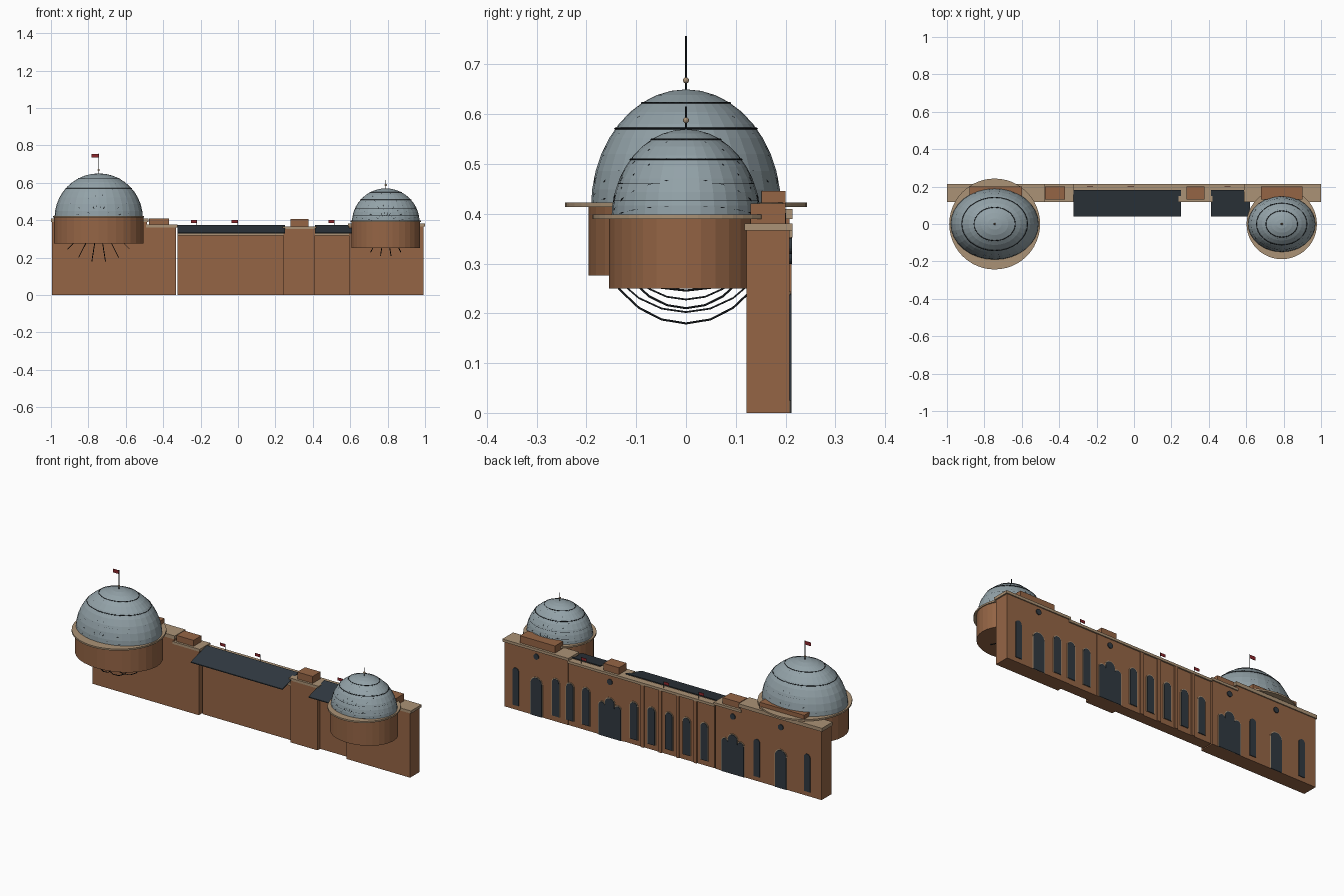
import bpy, bmesh
from math import sin, cos, pi, radians, sqrt
from mathutils import Matrix, Vector

cube = bpy.data.objects.get("Cube")
if cube:
    bpy.data.objects.remove(cube, do_unlink=True)


def material(name, r, g, b):
    m = bpy.data.materials.new(name)
    m.use_nodes = True
    m.diffuse_color = (r, g, b, 1)
    node = next(n for n in m.node_tree.nodes if n.type == 'BSDF_PRINCIPLED')
    node.inputs["Base Color"].default_value = (r, g, b, 1)
    node.inputs["Roughness"].default_value = 0.8
    return m


BRICK = material("brick brown", 0.30, 0.13, 0.06)
STONE = material("tan stone", 0.41, 0.29, 0.18)
DOME = material("dome grey blue", 0.29, 0.36, 0.39)
SLATE = material("dark slate", 0.030, 0.041, 0.052)
IRON = material("black iron", 0.010, 0.013, 0.016)
RED = material("flag red", 0.27, 0.02, 0.025)

BACK = 0.208


def finish(bm, name, mat):
    bmesh.ops.recalc_face_normals(bm, faces=bm.faces)
    me = bpy.data.meshes.new(name)
    bm.to_mesh(me)
    bm.free()
    me.materials.append(mat)
    ob = bpy.data.objects.new(name, me)
    bpy.context.collection.objects.link(ob)
    return ob


def box(name, mat, x, y, z):
    """Box from (low, high) pairs on each axis."""
    bm = bmesh.new()
    size = [b - a for a, b in (x, y, z)]
    mid = [(a + b) / 2 for a, b in (x, y, z)]
    bmesh.ops.create_cube(bm, size=1, matrix=Matrix.Translation(mid) @ Matrix.Diagonal((*size, 1)))
    return finish(bm, name, mat)


def cylinder(name, mat, centre, rx, ry, z, sides=32):
    bm = bmesh.new()
    place = Matrix.Translation((*centre, (z[0] + z[1]) / 2)) @ Matrix.Diagonal((rx, ry, z[1] - z[0], 1))
    bmesh.ops.create_cone(bm, cap_ends=True, segments=sides, radius1=1, radius2=1, depth=1, matrix=place)
    return finish(bm, name, mat)


def hoop(name, centre, axis_u, axis_v, segments=24, thick=0.0022):
    """Thin iron hoop spanned by two half axes."""
    cu = bpy.data.curves.new(name, 'CURVE')
    cu.dimensions = '3D'
    cu.bevel_depth = thick
    cu.bevel_resolution = 0
    sp = cu.splines.new('POLY')
    sp.points.add(segments - 1)
    for i, p in enumerate(sp.points):
        a = 2 * pi * i / segments
        p.co = (*(centre + axis_u * cos(a) + axis_v * sin(a)), 1)
    sp.use_cyclic_u = True
    cu.materials.append(IRON)
    ob = bpy.data.objects.new(name, cu)
    bpy.context.collection.objects.link(ob)


def arch(name, mat, x, width, z0, z1, y=BACK, thick=0.004):
    """Round-headed plate standing on the back wall."""
    r = width / 2
    pts = [(x - r, z0), (x + r, z0)]
    pts += [(x + r * cos(a), z1 - r + r * sin(a)) for a in (pi * i / 10 for i in range(11))]
    bm = bmesh.new()
    face = bm.faces.new([bm.verts.new((px, y - 0.001, pz)) for px, pz in pts])
    out = bmesh.ops.extrude_face_region(bm, geom=[face])
    verts = [v for v in out["geom"] if isinstance(v, bmesh.types.BMVert)]
    bmesh.ops.translate(bm, verts=verts, vec=(0, thick + 0.001, 0))
    bmesh.ops.remove_doubles(bm, verts=bm.verts, dist=1e-5)
    return finish(bm, name, mat)


def framed_arch(name, x, width, z0, z1):
    arch(name + "_surround", STONE, x, width + 0.008, z0, z1 + 0.005, thick=0.002)
    arch(name, SLATE, x, width, z0, z1)


def flag(name, x, y, z0, z1, size):
    cylinder(name + "_pole", IRON, (x, y), 0.0014, 0.0014, (z0, z1), 8)
    box(name, RED, (x - size, x), (y - 0.001, y + 0.001), (z1 - size * 0.5, z1))


def domed_tower(name, x, rx, ry, base, top, drum_low, rim, pole_top):
    """Elliptic drum, flat rim, ribbed dome and finial."""
    h = top - base
    cylinder(name + "_drum", BRICK, (x, 0), rx + 0.003, ry + 0.005, (drum_low, base + 0.005))
    cylinder(name + "_rim", STONE, (x, 0), rim, rim, (base + 0.002, base + 0.011), 48)
    bm = bmesh.new()
    bmesh.ops.create_uvsphere(bm, u_segments=32, v_segments=20, radius=1)
    bmesh.ops.bisect_plane(bm, geom=bm.verts[:] + bm.edges[:] + bm.faces[:], dist=1e-4,
                           plane_co=(0, 0, 0), plane_no=(0, 0, -1), clear_outer=True)
    bmesh.ops.transform(bm, verts=bm.verts,
                        matrix=Matrix.Translation((x, 0, base)) @ Matrix.Diagonal((rx, ry, h, 1)))
    finish(bm, name + "_dome", DOME)
    centre = Vector((x, 0, base))
    # ribs fan about the y axis
    for i in range(10):
        a = radians(9 + 18 * i)
        hoop(f"{name}_rib_{i}", centre, Vector((rx * cos(a), 0, h * sin(a))) * 0.988, Vector((0, ry * 0.988, 0)))
    # level hoops
    for i, (f, s) in enumerate([(0.885, 1.0), (0.667, 1.0), (0.4, 0.985), (0.21, 0.985)]):
        r = sqrt(1 - f * f) * s
        hoop(f"{name}_hoop_{i}", centre + Vector((0, 0, f * h)),
             Vector((rx * r, 0, 0)), Vector((0, ry * r, 0)), 32)
    # finial
    cylinder(name + "_finial", IRON, (x, 0), 0.0018, 0.0018, (top - 0.005, pole_top), 8)
    bm = bmesh.new()
    bmesh.ops.create_uvsphere(bm, u_segments=12, v_segments=8, radius=0.006,
                              matrix=Matrix.Translation((x, 0, top + 0.018)))
    finish(bm, name + "_finial_ball", STONE)


domed_tower("large", -0.745, 0.236, 0.191, 0.412, 0.65, 0.276, 0.243, 0.757)
domed_tower("small", 0.79, 0.181, 0.15, 0.388, 0.57, 0.25, 0.188, 0.616)
box("dome_flag", RED, (-0.783, -0.745), (-0.001, 0.001), (0.735, 0.755))

# wall blocks with cornices: name, x range, front y, wall top, cornice top
blocks = [
    ("large_end", (-0.995, -0.487), 0.122, 0.39, 0.41),
    ("right_tower", (-0.487, -0.331), 0.122, 0.362, 0.376),
    ("left_tower", (0.243, 0.413), 0.122, 0.352, 0.366),
    ("small_end", (0.593, 0.992), 0.122, 0.366, 0.381),
]
for name, (a, b), front, z, zc in blocks:
    box(name + "_wall", BRICK, (a, b), (front, BACK), (0, z))
    box(name + "_cornice", STONE, (a - 0.006, b + 0.008), (front - 0.004, 0.214), (z, zc))

# recessed ranges with sloping roofs
for name, a, b, roof_end in [("long_range", -0.324, 0.243, 0.25), ("short_range", 0.413, 0.593, 0.62)]:
    box(name + "_wall", BRICK, (a, b), (0.145, BACK - 0.002), (0, 0.352))
    box(name + "_front_trim", STONE, (a, b), (0.125, 0.18), (0.318, 0.332))
    box(name + "_cornice", STONE, (a, b), (0.176, 0.214), (0.352, 0.366))
    roof = box(name + "_roof", SLATE, (a, roof_end), (0.04, 0.182), (0.33, 0.335))
    for v in roof.data.vertices:
        if v.co.y > 0.1:
            v.co.z += 0.04

# roof boxes
for name, x, y, z in [
    ("large_end", (-0.88, -0.60), (0.152, 0.2), (0.40, 0.446)),
    ("right_tower", (-0.475, -0.37), (0.13, 0.2), (0.37, 0.41)),
    ("left_tower", (0.28, 0.376), (0.13, 0.2), (0.36, 0.405)),
    ("small_end", (0.68, 0.90), (0.13, 0.2), (0.375, 0.421)),
]:
    box(name + "_attic", BRICK, x, y, z)

# roof flags
for i, x in enumerate((-0.22, -0.002, 0.515)):
    flag(f"roof_flag_{i}", x, 0.2, 0.36, 0.402, 0.032)

# slit windows
for i, x in enumerate((0.92, -0.59, -0.905)):
    arch(f"slit_window_{i}", SLATE, x, 0.038, 0.025, 0.238)

# arcade windows
arcade = [0.67, 0.58, 0.48, 0.18, 0.07, -0.04, -0.15, -0.26]
for i, x in enumerate(arcade):
    framed_arch(f"arcade_window_{i}", x, 0.044, 0.03, 0.24)
for i, x in enumerate((0.125, 0.015, -0.095, -0.205)):
    box(f"pilaster_{i}", BRICK, (x - 0.01, x + 0.01), (0.2, 0.212), (0, 0.352))

# end doors
for i, x in enumerate((0.79, -0.74)):
    framed_arch(f"end_door_{i}", x, 0.07, 0.0, 0.215)

# triple portals
for i, x in enumerate((0.33, -0.44)):
    for side in (-1, 1):
        framed_arch(f"portal_{i}_side_{side}", x + side * 0.049, 0.04, 0.0, 0.19)
    framed_arch(f"portal_{i}_centre", x, 0.058, 0.0, 0.222)

# round windows
for i, (x, z) in enumerate(((0.79, 0.335), (0.33, 0.315), (-0.44, 0.325), (-0.74, 0.345))):
    arch(f"round_window_{i}", SLATE, x, 0.032, z - 0.004, z + 0.016)
    bm = bmesh.new()
    bmesh.ops.create_cone(bm, cap_ends=True, segments=20, radius1=0.016, radius2=0.016, depth=0.006,
                          matrix=Matrix.Translation((x, BACK + 0.002, z)) @ Matrix.Rotation(pi / 2, 4, 'X'))
    finish(bm, f"round_window_disc_{i}", SLATE)
